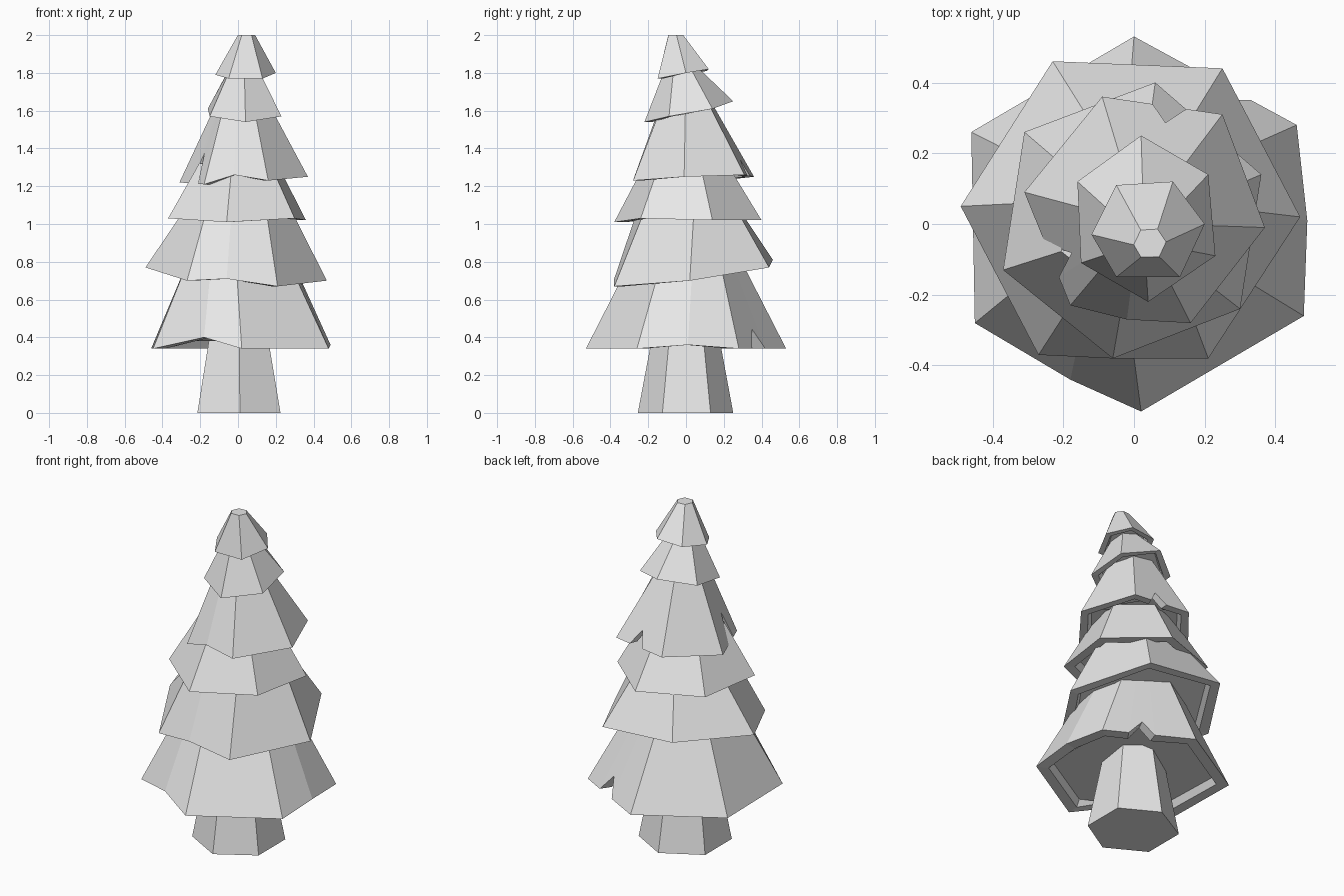
import bpy
import bmesh
from mathutils import Vector

cube = bpy.data.objects.get("Cube")
if cube:
    bpy.data.objects.remove(cube, do_unlink=True)

# One plain material for the whole tree
grey = bpy.data.materials.new("light grey")
grey.use_nodes = True
colour = (0.8, 0.8, 0.8, 1)
grey.diffuse_color = colour
grey.node_tree.nodes["Principled BSDF"].inputs["Base Color"].default_value = colour


def loft(name, rings):
    """Skin a stack of equal-length rings and close both ends."""
    bm = bmesh.new()
    loops = [[bm.verts.new(point) for point in ring] for ring in rings]
    count = len(loops[0])
    for low, high in zip(loops, loops[1:]):
        for i in range(count):
            j = (i + 1) % count
            bm.faces.new((low[i], low[j], high[j], high[i]))
    bm.faces.new(loops[0][::-1])
    bm.faces.new(loops[-1])
    bmesh.ops.recalc_face_normals(bm, faces=bm.faces)
    mesh = bpy.data.meshes.new(name)
    bm.to_mesh(mesh)
    bm.free()
    mesh.materials.append(grey)
    obj = bpy.data.objects.new(name, mesh)
    bpy.context.scene.collection.objects.link(obj)


def tier(name, corners, centre, radius, rim, depth=0.04, notches=()):
    """Skirt of branches: jagged hem (hundredths), narrow top, recessed underside.

    Each notch is (corner index, start, end, height) along the side after it.
    """
    hem = [Vector(point) / 100 for point in corners]
    middle = sum(hem, Vector()) / len(hem)

    def outward(point):
        return Vector((point.x - middle.x, point.y - middle.y, 0)).normalized()

    crown = [Vector(centre) + outward(point) * radius for point in hem]

    # Cut each notch into its flat side, last one first so indices stay valid
    for index, start, end, height in sorted(notches, reverse=True):
        after = (index + 1) % len(hem)
        spans = (start, (start + end) / 2, end)
        low = [hem[index].lerp(hem[after], t) for t in spans]
        high = [crown[index].lerp(crown[after], t) for t in spans]
        low[1] = low[1].lerp(high[1], height)
        hem[index + 1:index + 1] = low
        crown[index + 1:index + 1] = high

    inner = [point - outward(point) * rim for point in hem]
    ceiling = [point - outward(point) * depth * 0.6 + Vector((0, 0, depth))
               for point in inner]
    loft(name, [ceiling, inner, hem, crown])


# Tapered six-sided trunk
base = [(0.01, -0.255), (0.225, -0.125), (0.225, 0.13),
        (0.01, 0.25), (-0.215, 0.125), (-0.215, -0.13)]
loft("trunk", [[(x * s, y * s, z) for x, y in base]
               for z, s in ((0, 1), (0.5, 0.63))])

# Branch tiers from the ground up, hems running anticlockwise
tier("bottom_branches",
     [(2, -53, 34), (48, -26, 34), (49, 1, 36), (46, 28, 34), (0, 53, 34),
      (-46, 26, 34), (-45, -28, 34), (-18, -44, 40)],
     (0, 0, 0.85), 0.27, 0.07, notches=[(3, 0.28, 0.56, 0.2)])
tier("second_branches",
     [(-6, -38, 71), (21, -38, 67), (47, 2, 70), (25, 44, 77),
      (-23, 46, 81), (-49, 5, 77), (-27, -37, 70)],
     (0, 0.02, 1.1), 0.27, 0.06)
tier("third_branches",
     [(-6, -38, 101), (30, -24, 103), (36, 14, 102),
      (6, 40, 102), (-31, 26, 103), (-37, -13, 103)],
     (0, 0, 1.32), 0.22, 0.06)
tier("fourth_branches",
     [(-2, -27, 126), (16, -28, 123), (37, -1, 125), (25, 31, 126),
      (-9, 36, 125), (-31, 9, 122), (-18, -23, 121)],
     (0.02, 0, 1.68), 0.12, 0.05,
     notches=[(3, 0.3, 0.58, 0.2), (5, 0.46, 0.75, 0.35)])
tier("fifth_branches",
     [(4, -22, 154), (23, -9, 157), (21, 14, 161), (2, 25, 165),
      (-16, 12, 161), (-15, -11, 157)],
     (0.03, -0.03, 1.85), 0.07, 0.04, 0.03)
tier("tree_top",
     [(-5, -15, 177), (13, -15, 177), (20, 0, 180), (11, 12, 182),
      (-5, 11, 181), (-12, -3, 179)],
     (0.045, -0.055, 2), 0.046, 0.035, 0.03)
